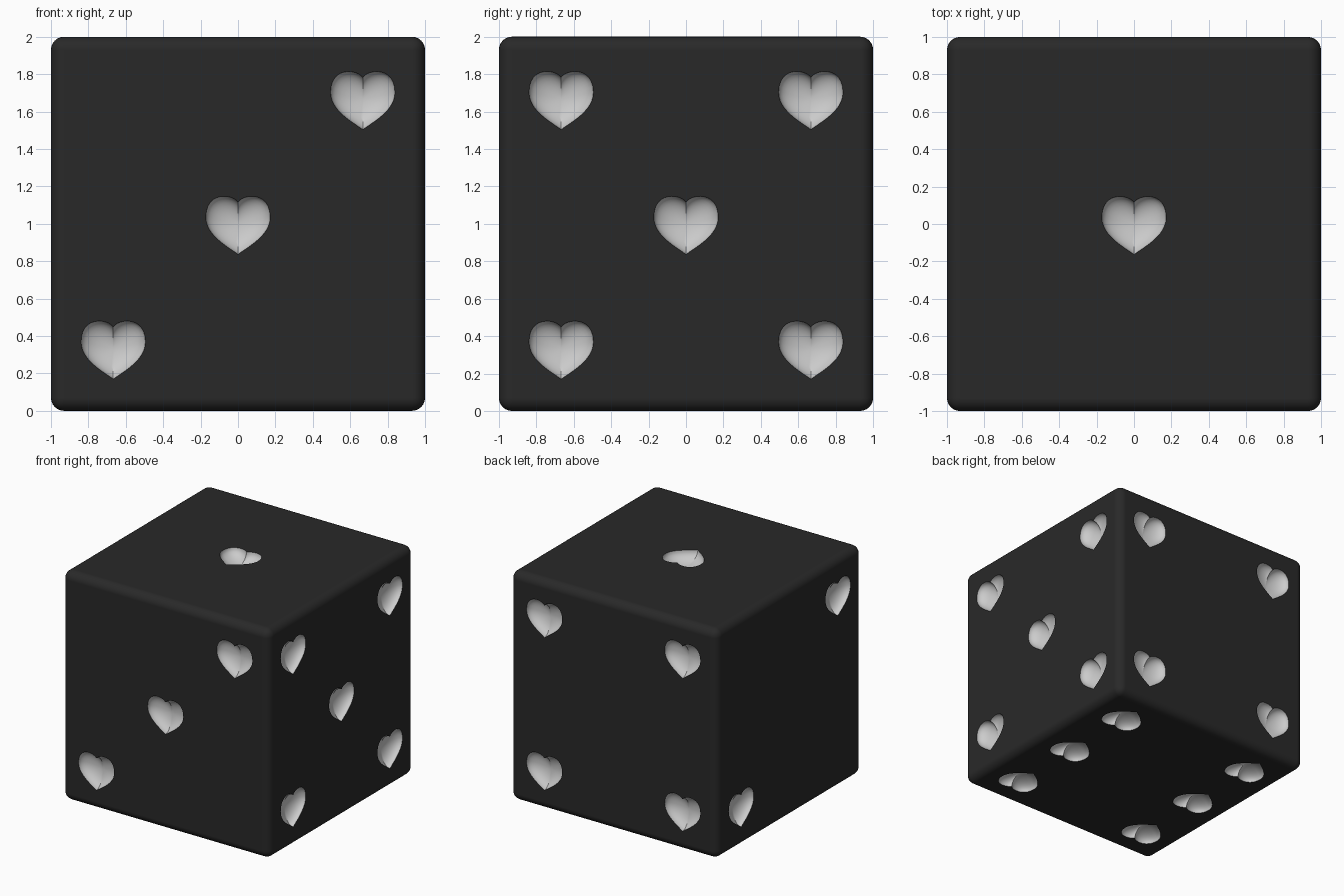
import bpy, bmesh
from math import sin, cos, pi, radians
from mathutils import Vector
from mathutils.geometry import interpolate_bezier

if "Cube" in bpy.data.objects:
    bpy.data.objects.remove(bpy.data.objects["Cube"])

DEPTH = 0.085   # depth of each heart-shaped hollow
P = 0.667       # pip offset from the face centre


def material(name, v):
    m = bpy.data.materials.new(name)
    m.diffuse_color = (v, v, v, 1)
    m.use_nodes = True
    m.node_tree.nodes["Principled BSDF"].inputs["Base Color"].default_value = m.diffuse_color
    return m


mats = [material("black", 0.022), material("pale_grey", 0.8)]


def make_object(name, bm):
    bmesh.ops.recalc_face_normals(bm, faces=bm.faces)
    me = bpy.data.meshes.new(name)
    bm.to_mesh(me)
    bm.free()
    for m in mats:
        me.materials.append(m)
    ob = bpy.data.objects.new(name, me)
    bpy.context.collection.objects.link(ob)
    return ob


# Rounded cube body
bm = bmesh.new()
bmesh.ops.create_cube(bm, size=2)
bmesh.ops.translate(bm, verts=bm.verts, vec=(0, 0, 1))
bmesh.ops.bevel(bm, geom=bm.edges[:], offset=0.07, segments=6,
                profile=0.5, affect='EDGES')
die = make_object("die", bm)

# Heart outline: right half from two curves, then mirrored
curves = [((0, .116), (.03, .16), (.172, .177), (.172, .035)),
          ((.172, .035), (.172, -.06), (.06, -.12), (0, -.163))]
half = []
for c in curves:
    pts = interpolate_bezier(*[Vector((x, y, 0)) for x, y in c], 13)
    half += pts[:-1]
tip = Vector((0, -.163, 0))
heart = half + [tip] + [Vector((-p.x, p.y, 0)) for p in reversed(half[1:])]


def add_heart(bm, centre, u, v, n):
    """Heart-shaped plug that ends in a rounded bowl below the face."""
    levels = [(1, 0.03), (1, -0.003)]
    levels += [(cos(a), -0.003 - DEPTH * sin(a))
               for a in (i * pi / 18 for i in range(1, 9))]
    rings = [[bm.verts.new(centre + (u * p.x + v * p.y) * s + n * h)
              for p in heart] for s, h in levels]
    faces = [bm.faces.new(rings[0])]
    k = len(heart)
    for r, q in zip(rings, rings[1:]):
        for i in range(k):
            j = (i + 1) % k
            faces.append(bm.faces.new((r[i], r[j], q[j], q[i])))
    end = bm.verts.new(centre - n * (DEPTH + 0.003))
    for i in range(k):
        faces.append(bm.faces.new((rings[-1][i], rings[-1][(i + 1) % k], end)))
    for f in faces:
        f.material_index = 1


# Pip layouts: (face normal, heart up direction, positions)
corners = [(a, b) for a in (-P, P) for b in (-P, P)]
diagonal = [(-P, -P), (P, P)]
middle = [(0, 0)]
X, Y, Z = Vector((1, 0, 0)), Vector((0, 1, 0)), Vector((0, 0, 1))
layout = [(Z, Y, middle),
          (-X, Z, diagonal),
          (-Y, Z, diagonal + middle),
          (Y, Z, corners),
          (X, Z, corners + middle),
          (-Z, -Y, corners + [(-P, 0), (P, 0)])]

bm = bmesh.new()
for n, v, spots in layout:
    u = v.cross(n)
    for a, b in spots:
        add_heart(bm, Z + n + u * a + v * b, u, v, n)
cutter = make_object("heart_cutter", bm)
cutter.hide_render = True

# Carve the hollows into the body
bpy.context.view_layer.objects.active = die
die.select_set(True)
mod = die.modifiers.new("pips", 'BOOLEAN')
mod.operation = 'DIFFERENCE'
mod.solver = 'EXACT'
mod.object = cutter
bpy.ops.object.modifier_apply(modifier=mod.name)
bpy.data.objects.remove(cutter)

# Smooth rounding and bowls, crisp rims, flat faces
bpy.ops.object.shade_smooth_by_angle(angle=radians(35))
wn = die.modifiers.new("flat_faces", 'WEIGHTED_NORMAL')
wn.keep_sharp = True
